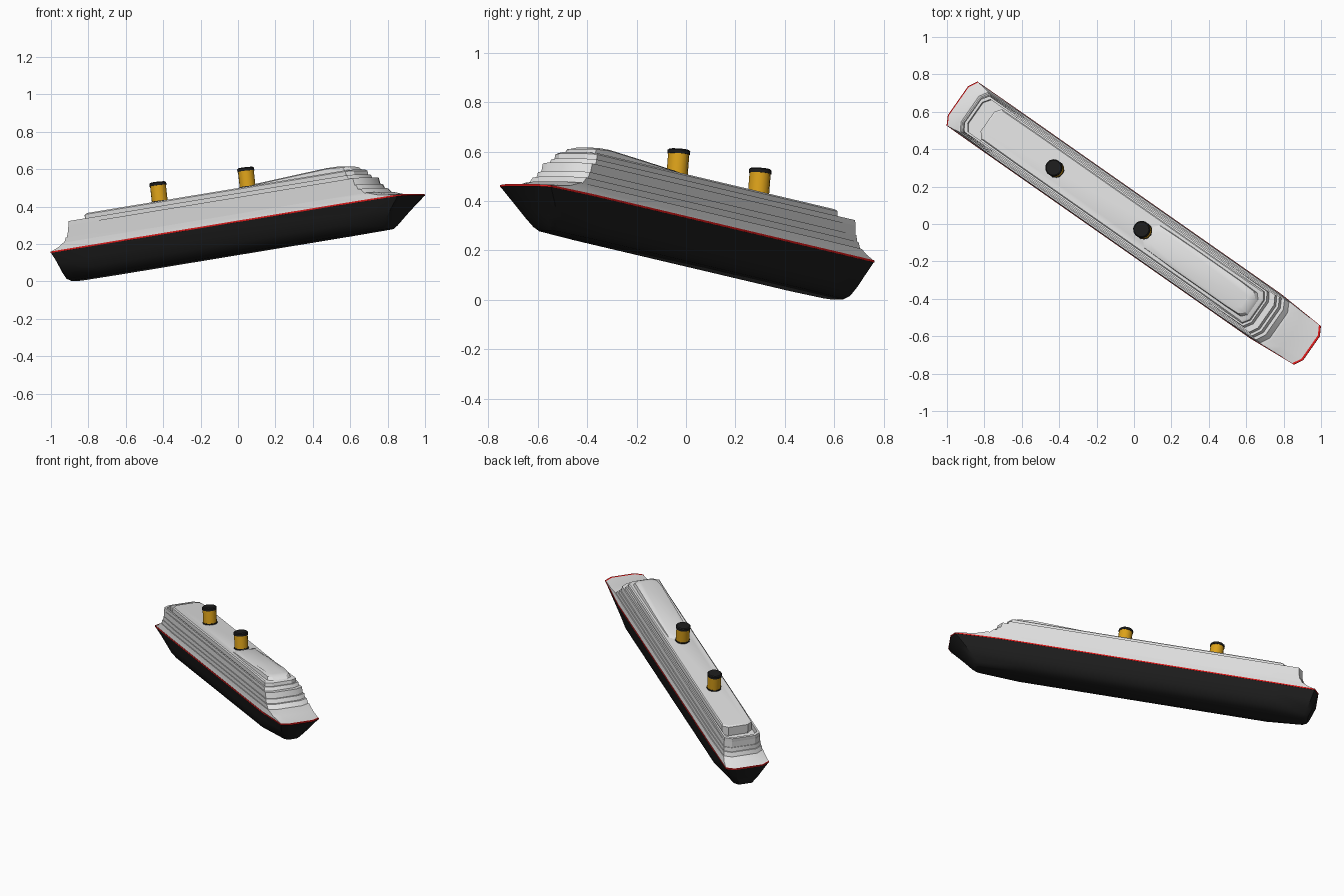
import bpy, bmesh, math
from mathutils import Matrix

# The ship is modelled level (x = bow, z = up from keel), then turned and pitched bow-up
POSE = (Matrix.Rotation(math.radians(-35), 4, 'Z')
        @ Matrix.Rotation(math.radians(-7.7), 4, 'Y')
        @ Matrix.Translation((0, 0, 0.145)))


def material(name, rgb):
    m = bpy.data.materials.new(name)
    m.diffuse_color = (*rgb, 1)
    return m


BLACK = material("hull black", (0.012, 0.012, 0.012))
WHITE = material("ship white", (0.75, 0.75, 0.75))
RED = material("stripe red", (0.75, 0.01, 0.01))
YELLOW = material("funnel yellow", (0.72, 0.36, 0.01))


def outline(z, s0, s1, ws, w, wb, bow=0.3):
    """Blunt-ended deck outline: stern s0, bow s1, half widths at stern, middle and bow."""
    half = [(s0, 0.65 * ws), (s0 + 0.027, ws), (s0 + 0.25, w),
            (s1 - bow, w), (s1 - 0.027, wb), (s1, 0.62 * wb)]
    pts = half + [(x, -y) for x, y in reversed(half)]
    return [(x, y, z) for x, y in pts]


def circle(z, x, r, n=14):
    return [(x + r * math.cos(2 * math.pi * i / n), r * math.sin(2 * math.pi * i / n), z)
            for i in range(n)]


def loft(name, rings, mat, angle=32):
    """Skin a stack of matching rings and close both ends."""
    bm = bmesh.new()
    rows = [[bm.verts.new(p) for p in ring] for ring in rings]
    n = len(rows[0])
    for a, b in zip(rows, rows[1:]):
        for i in range(n):
            j = (i + 1) % n
            bm.faces.new((a[i], a[j], b[j], b[i]))
    bm.faces.new(rows[0])
    bm.faces.new(rows[-1])
    bmesh.ops.recalc_face_normals(bm, faces=bm.faces)
    me = bpy.data.meshes.new(name)
    bm.to_mesh(me)
    bm.free()
    me.materials.append(mat)
    me.shade_smooth()
    me.set_sharp_from_angle(angle=math.radians(angle))
    ob = bpy.data.objects.new(name, me)
    ob.matrix_world = POSE
    bpy.context.collection.objects.link(ob)
    return ob


# Hull with rounded bilges, raked bow and tapered stern
loft("hull", [outline(*r) for r in (
    (0.000, -1.055, 1.025, 0.045, 0.060, 0.045),
    (0.015, -1.077, 1.045, 0.068, 0.100, 0.062),
    (0.050, -1.090, 1.085, 0.088, 0.128, 0.080),
    (0.100, -1.103, 1.140, 0.113, 0.140, 0.102),
    (0.157, -1.117, 1.208, 0.143, 0.144, 0.125))], BLACK)

# Red stripe along the deck edge
loft("deck_stripe", [outline(z, -1.118, 1.210, 0.144, 0.145, 0.126)
                     for z in (0.156, 0.164)], RED)

# Terraced superstructure, ending in a shallow well behind a bulwark
loft("superstructure", [outline(*r) for r in (
    (0.163, -1.115, 1.206, 0.142, 0.143, 0.124),
    (0.180, -1.070, 1.080, 0.138, 0.141, 0.132),
    (0.200, -1.040, 1.015, 0.132, 0.139, 0.136),
    (0.200, -1.034, 1.000, 0.128, 0.133, 0.133),
    (0.226, -1.022, 0.975, 0.126, 0.133, 0.133),
    (0.226, -1.016, 0.958, 0.123, 0.128, 0.128),
    (0.252, -1.010, 0.948, 0.122, 0.128, 0.128),
    (0.252, -1.007, 0.935, 0.120, 0.122, 0.122),
    (0.290, -1.002, 0.928, 0.119, 0.122, 0.122),
    (0.290, -1.002, 0.895, 0.118, 0.115, 0.115),
    (0.312, -1.000, 0.885, 0.117, 0.115, 0.113),
    (0.312, -0.985, 0.870, 0.105, 0.106, 0.103),
    (0.275, -0.985, 0.870, 0.105, 0.106, 0.103))], WHITE)

# Long roof house
loft("roof_house", [outline(*r) for r in (
    (0.270, -0.905, 0.880, 0.098, 0.100, 0.104),
    (0.334, -0.900, 0.872, 0.098, 0.100, 0.104),
    (0.341, -0.890, 0.862, 0.092, 0.094, 0.096))], WHITE)

# Forward dome that rises gently towards the bow
dome_base = outline(0.335, 0.15, 0.855, 0.078, 0.08, 0.078, 0.12)
dome_shoulder = outline(0, 0.16, 0.835, 0.072, 0.076, 0.072, 0.12)
dome_top = outline(0, 0.20, 0.80, 0.055, 0.060, 0.055, 0.10)


def rise(ring, top):
    return [(x, y, top - 0.024 * max(0, 0.72 - x) / 0.55 - 0.10 * max(0, x - 0.75))
            for x, y, z in ring]


loft("forward_dome", [dome_base, rise(dome_shoulder, 0.366), rise(dome_top, 0.373)], WHITE)

# Two funnels with black foot rings and caps
for label, x in (("aft", -0.449), ("forward", 0.130)):
    loft(label + "_funnel_foot", [circle(0.335, x, 0.046), circle(0.349, x, 0.046)], BLACK)
    loft(label + "_funnel", [circle(0.340, x, 0.043), circle(0.434, x, 0.043)], YELLOW)
    loft(label + "_funnel_cap", [circle(0.432, x, 0.046), circle(0.446, x, 0.046),
                                 circle(0.451, x, 0.040)], BLACK)
